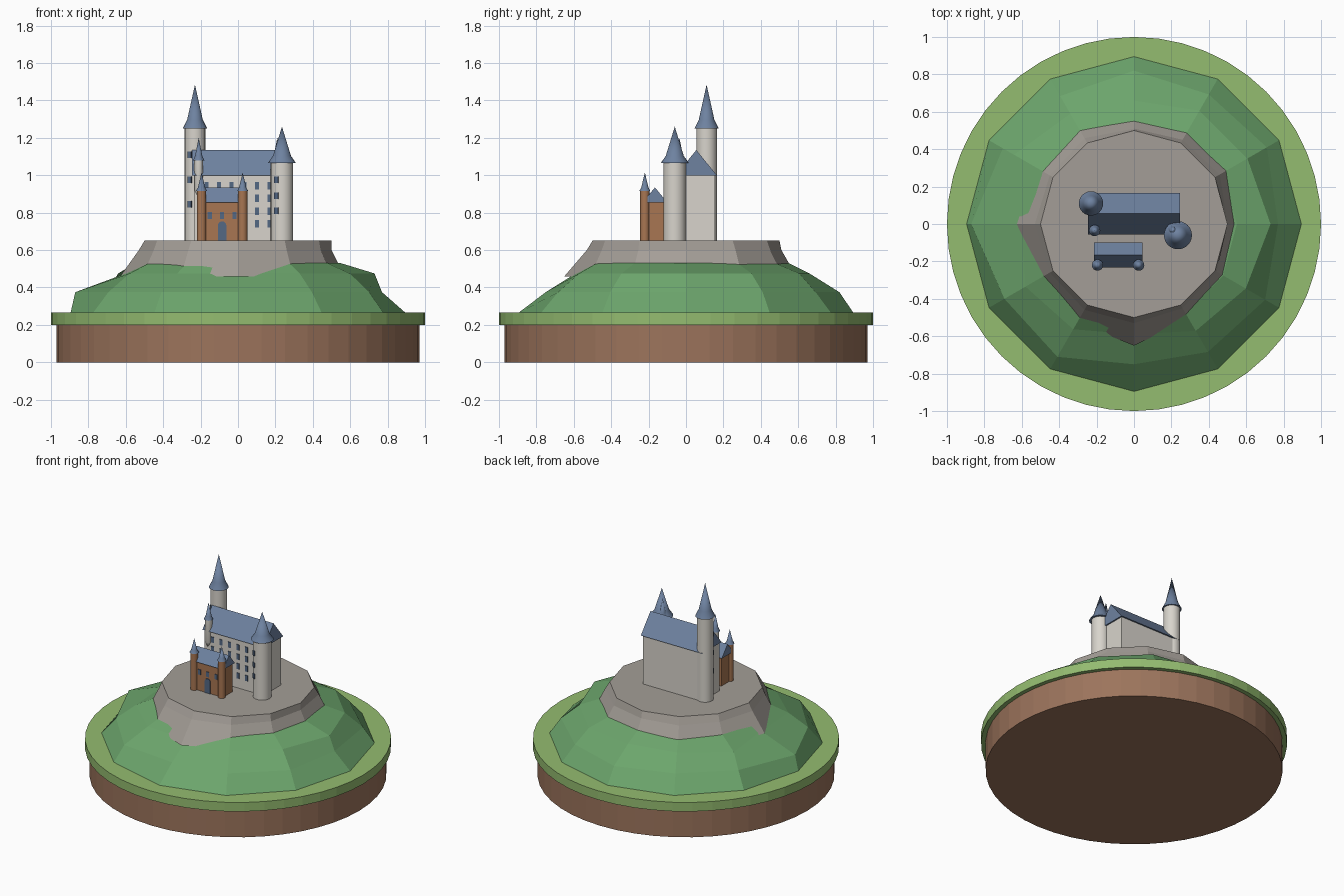
import bpy, bmesh, math
from mathutils import Matrix, Vector

cube = bpy.data.objects.get("Cube")
if cube:
    bpy.data.objects.remove(cube, do_unlink=True)


def material(name, rgb):
    lin = [(c / 255 / 12.92) if c < 11 else ((c / 255 + 0.055) / 1.055) ** 2.4 for c in rgb]
    m = bpy.data.materials.new(name)
    m.use_nodes = True
    m.diffuse_color = (*lin, 1)
    m.node_tree.nodes["Principled BSDF"].inputs["Base Color"].default_value = (*lin, 1)
    return m


SOIL = material("soil", (156, 116, 92))
GRASS = material("grass", (148, 188, 112))
HILL = material("hill green", (108, 165, 108))
ROCK = material("rock", (164, 158, 151))
WALL = material("pale stone", (216, 212, 204))
BRICK = material("brick", (168, 118, 82))
ROOF = material("slate roof", (110, 130, 160))
GLASS = material("window", (84, 104, 132))


def finish(name, bm, mat, smooth=False):
    bmesh.ops.recalc_face_normals(bm, faces=bm.faces[:])
    mesh = bpy.data.meshes.new(name)
    bm.to_mesh(mesh)
    bm.free()
    mesh.materials.append(mat)
    ob = bpy.data.objects.new(name, mesh)
    bpy.context.collection.objects.link(ob)
    if smooth:
        bpy.ops.object.select_all(action='DESELECT')
        ob.select_set(True)
        bpy.context.view_layer.objects.active = ob
        bpy.ops.object.shade_smooth_by_angle(angle=math.radians(30))
    return ob


def rings(name, profile, n, mat, center=(0, 0), smooth=False):
    """Stack of rings (z, radius or radii per corner), capped; radius 0 makes a tip."""
    bm = bmesh.new()
    loops = []
    for z, r in profile:
        if r == 0:
            loops.append([bm.verts.new((*center, z))] * n)
            continue
        radii = r if isinstance(r, list) else [r] * n
        loops.append([bm.verts.new((center[0] + q * math.cos(math.tau * i / n),
                                    center[1] + q * math.sin(math.tau * i / n), z))
                      for i, q in enumerate(radii)])
    for a, b in zip(loops, loops[1:]):
        for i in range(n):
            j = (i + 1) % n
            bm.faces.new(list(dict.fromkeys((a[i], a[j], b[j], b[i]))))
    for loop in (loops[0], loops[-1]):
        if loop[0] is not loop[1]:
            bm.faces.new(loop)
    return finish(name, bm, mat, smooth)


def box(name, x, y, z, mat):
    bm = bmesh.new()
    bmesh.ops.create_cube(bm, size=1)
    for v in bm.verts:
        v.co = [lo + (c + 0.5) * (hi - lo) for c, (lo, hi) in zip(v.co, (x, y, z))]
    return finish(name, bm, mat)


def gable_roof(name, x, y, z):
    """Triangular prism with its ridge along x."""
    bm = bmesh.new()
    tri = [(y[0], z[0]), (y[1], z[0]), (sum(y) / 2, z[1])]
    a, b = [[bm.verts.new((px, py, pz)) for py, pz in tri] for px in x]
    bm.faces.new(a)
    bm.faces.new(b)
    for i in range(3):
        j = (i + 1) % 3
        bm.faces.new((a[i], a[j], b[j], b[i]))
    return finish(name, bm, ROOF)


def plate(name, center, w, h, yaw=0.0, arched=False):
    """Thin window or door plate facing -y before the yaw turn."""
    if arched:
        spring = h / 2 - w / 2
        outline = [(-w / 2, -h / 2), (w / 2, -h / 2)]
        outline += [(w / 2 * math.cos(math.pi * k / 8), spring + w / 2 * math.sin(math.pi * k / 8))
                    for k in range(9)]
    else:
        outline = [(-w / 2, -h / 2), (w / 2, -h / 2), (w / 2, h / 2), (-w / 2, h / 2)]
    bm = bmesh.new()
    face = bm.faces.new([bm.verts.new((px, 0.004, pz)) for px, pz in outline])
    ext = bmesh.ops.extrude_face_region(bm, geom=[face])
    moved = [v for v in ext["geom"] if isinstance(v, bmesh.types.BMVert)]
    bmesh.ops.translate(bm, verts=moved, vec=(0, -0.008, 0))
    bm.transform(Matrix.Translation(Vector(center)) @ Matrix.Rotation(yaw, 4, 'Z'))
    return finish(name, bm, GLASS)


def tower(name, c, r, z0, z1, cap_r, tip, mat, corbel=0.0):
    body = [(z0, r), (z1, r)]
    if corbel:
        body.insert(0, (z0 - corbel, 0))
    rings(name, body, 24, mat, c, True)
    h = tip - z1
    rings(name + "_spire", [(z1, cap_r), (z1 + 0.2 * h, 0.64 * cap_r), (tip, 0)], 24, ROOF, c, True)


# Round base
rings("soil_base", [(0, 0.97), (0.2, 0.97)], 48, SOIL)
rings("grass_rim", [(0.2, 1.0), (0.265, 1.0)], 48, GRASS)

# Faceted hill and rocky crown
hill_low = [.77, .82, .80, .82, .79, .81, .87, .80, .82, .75, .79, .81]
hill_high = [.73, .70, .70, .66, .68, .74, .60, .67, .65, .59, .66, .69]
rings("hill", [(0.265, 0.895), (0.375, hill_low), (0.475, hill_high), (0.53, 0.55)], 12, HILL)
rock_mid = [.50, .53, .52, .51, .53, .52, .53, .52, .53, .53, .52, .51]
rock_low = [.57, .60, .60, .59, .61, .60, .63, .59, .61, .65, .59, .58]
rings("rock_crown", [(0.46, rock_low), (0.60, rock_mid), (0.65, 0.5)], 12, ROCK)

# Main hall
GROUND = 0.65
box("hall_walls", (-0.235, 0.235), (-0.045, 0.155), (GROUND, 1.0), WALL)
gable_roof("hall_roof", (-0.245, 0.245), (-0.055, 0.165), (1.0, 1.135))
for row in range(4):
    for col in range(6):
        plate("hall_window", (-0.169 + 0.0676 * col, -0.046, 0.74 + 0.068 * row), 0.022, 0.04)

# Round towers with their windows
towers = [("tall_tower", (-0.23, 0.11), 0.055, 1.25, 0.065, 1.485, (0.845, 0.975, 1.11)),
          ("front_tower", (0.235, -0.06), 0.06, 1.065, 0.075, 1.26, (0.81, 0.89, 0.975))]
for name, c, r, top, cap, tip, heights in towers:
    tower(name, c, r, GROUND, top, cap, tip, WALL)
    for z in heights:
        a = math.radians(240)
        plate(name + "_window", (c[0] + r * math.cos(a), c[1] + r * math.sin(a), z),
              0.022, 0.035, a + math.pi / 2)

# Small corner turrets on the hall
for x in (-0.21, 0.21):
    tower("hall_turret", (x, -0.035), 0.024, 0.92, 1.08, 0.03, 1.2, WALL, 0.06)

# Brick gatehouse
GX = -0.085
box("gatehouse_walls", (GX - 0.12, GX + 0.12), (-0.222, -0.11), (GROUND, 0.855), BRICK)
gable_roof("gatehouse_roof", (GX - 0.13, GX + 0.13), (-0.232, -0.10), (0.855, 0.935))
for side in (-1, 1):
    tower("gatehouse_turret", (GX + 0.11 * side, -0.22), 0.025, GROUND, 0.915, 0.03, 1.015, BRICK)
for k in (-1, 0, 1):
    plate("gatehouse_window", (GX + 0.066 * k, -0.223, 0.785), 0.022, 0.036)
plate("gatehouse_door", (GX, -0.223, GROUND + 0.052), 0.045, 0.104, arched=True)
